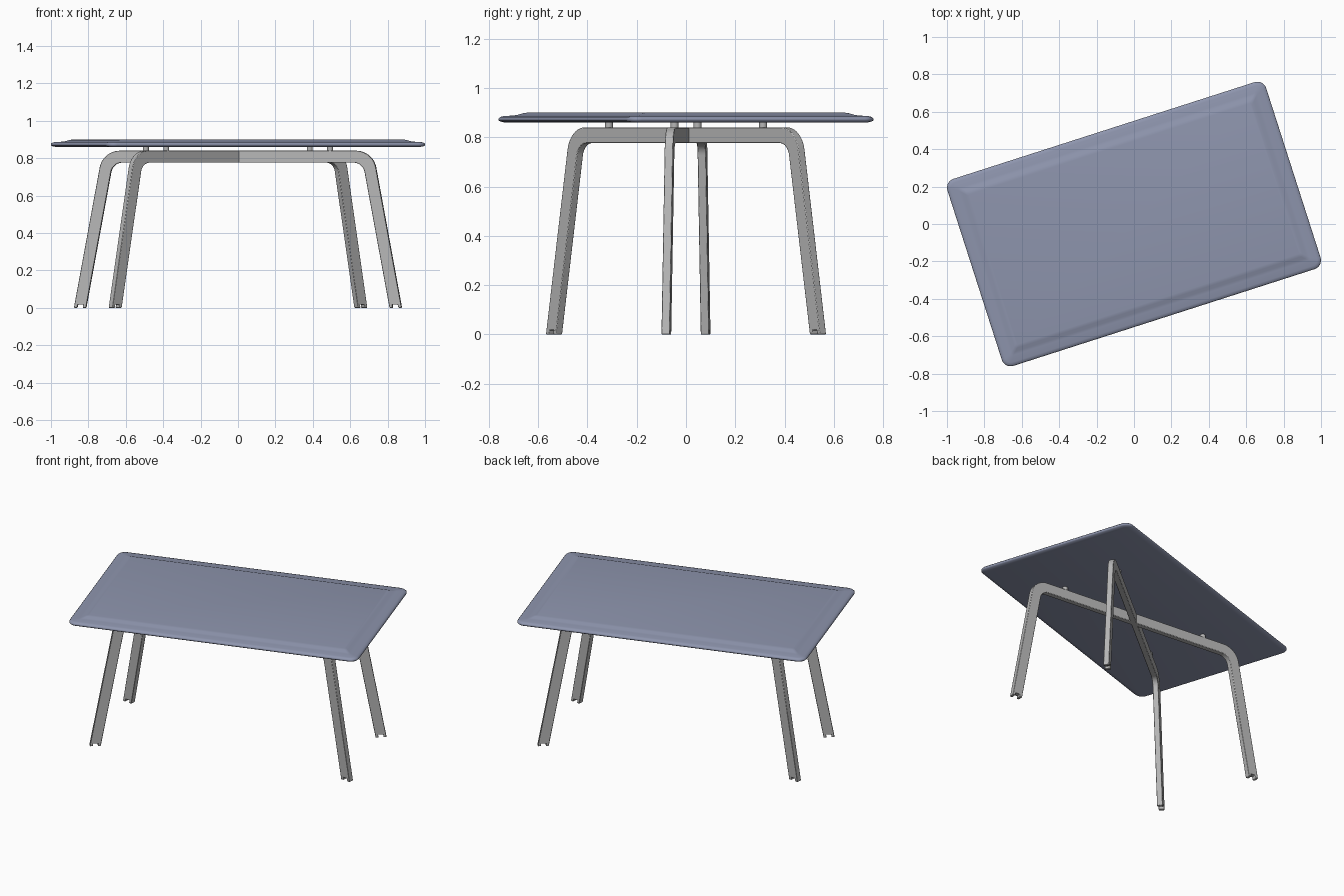
import bpy, bmesh, math
from mathutils import Matrix, Vector

if "Cube" in bpy.data.objects:
    bpy.data.objects.remove(bpy.data.objects["Cube"])


def material(name, rgb):
    m = bpy.data.materials.new(name)
    m.use_nodes = True
    m.diffuse_color = (*rgb, 1)
    m.node_tree.nodes["Principled BSDF"].inputs["Base Color"].default_value = (*rgb, 1)
    return m


blue = material("slate blue", (0.27, 0.30, 0.42))
grey = material("warm grey", (0.47, 0.47, 0.47))


def finish(name, bm, mats, angle, smooth=35):
    bmesh.ops.recalc_face_normals(bm, faces=bm.faces)
    me = bpy.data.meshes.new(name)
    bm.to_mesh(me)
    bm.free()
    for m in mats:
        me.materials.append(m)
    ob = bpy.data.objects.new(name, me)
    ob.rotation_euler.z = math.radians(angle)
    bpy.context.collection.objects.link(ob)
    bpy.ops.object.select_all(action='DESELECT')
    ob.select_set(True)
    bpy.context.view_layer.objects.active = ob
    bpy.ops.object.shade_smooth_by_angle(angle=math.radians(smooth))
    return ob


def arc(cx, cz, r, a0, a1, n):
    steps = [math.radians(a0 + (a1 - a0) * i / n) for i in range(n + 1)]
    return [(cx + r * math.cos(a), cz + r * math.sin(a)) for a in steps]


# Table top: stacked rounded rectangles with a soft rim and raised field
HALF_L, HALF_W, CORNER = 0.895, 0.525, 0.05


def rounded_rect(inset):
    r = max(CORNER - inset, 0.012)
    x, y = HALF_L - inset - r, HALF_W - inset - r
    pts = []
    for k, (sx, sy) in enumerate([(1, 1), (-1, 1), (-1, -1), (1, -1)]):
        pts += arc(sx * x, sy * y, r, 90 * k, 90 * k + 90, 8)
    return pts


bm = bmesh.new()
profile = [(0.025, 0.86), (0.006, 0.864), (0, 0.869), (0, 0.876), (0.006, 0.882),
           (0.02, 0.886), (0.055, 0.888), (0.07, 0.891), (0.085, 0.897), (0.1, 0.9)]
rings = [[bm.verts.new((x, y, z)) for x, y in rounded_rect(i)] for i, z in profile]
for low, high in zip(rings, rings[1:]):
    for i in range(len(low)):
        j = (i + 1) % len(low)
        bm.faces.new((low[i], low[j], high[j], high[i]))
bm.faces.new(rings[0][::-1])
bm.faces.new(rings[-1])
finish("table_top", bm, [blue], 17.8, 60)

# Leg frames: bent flat arches with notched feet, crossing at the middle
SLOPE = math.atan2(0.155, 0.84)
THICK, WIDTH = 0.034, 0.064
lean = Vector((math.sin(SLOPE), -math.cos(SLOPE)))


def corner(offset, radius):
    """Rounded bend between the top bar and the leaning leg."""
    z = 0.84 - offset
    x = 0.725 + offset * (math.tan(SLOPE) - 1 / math.cos(SLOPE))
    reach = radius * math.tan((math.pi / 2 - SLOPE) / 2)
    return arc(x - reach, z - radius, radius, 90, math.degrees(SLOPE), 10)


def leg_frame(name, angle):
    outer, inner = corner(0, 0.11), corner(WIDTH, 0.06)
    foot_out, foot_in = 0.88, 0.88 - WIDTH / math.cos(SLOPE)
    mid = (foot_out + foot_in) / 2
    notch = [(mid + 0.015, 0), (mid + 0.012, 0.018), (mid - 0.018, 0.018), (mid - 0.015, 0)]
    half = outer + [(foot_out, 0)] + notch + [(foot_in, 0)] + inner[::-1]
    outline = half + [(-x, z) for x, z in half[::-1]]
    bm = bmesh.new()
    face = bm.faces.new([bm.verts.new((x, -THICK / 2, z)) for x, z in outline])
    ext = bmesh.ops.extrude_face_region(bm, geom=[face])
    bmesh.ops.translate(bm, vec=(0, THICK, 0),
                        verts=[v for v in ext["geom"] if isinstance(v, bmesh.types.BMVert)])
    ob = finish(name, bm, [grey], angle)
    bev = ob.modifiers.new("soft edges", 'BEVEL')
    bev.width, bev.segments, bev.limit_method = 0.003, 2, 'ANGLE'
    bev.angle_limit = math.radians(40)


# Spacers between each frame and the top
def spacers(name, angle):
    bm = bmesh.new()
    for x in (-0.495, 0.495):
        bmesh.ops.create_cone(bm, cap_ends=True, segments=24, radius1=0.016, radius2=0.016,
                              depth=0.03, matrix=Matrix.Translation((x, 0, 0.85)))
    finish(name, bm, [grey], angle)


for side, angle in (("first", -5.4), ("second", 39.2)):
    leg_frame(side + "_leg_frame", angle)
    spacers(side + "_frame_spacers", angle)
